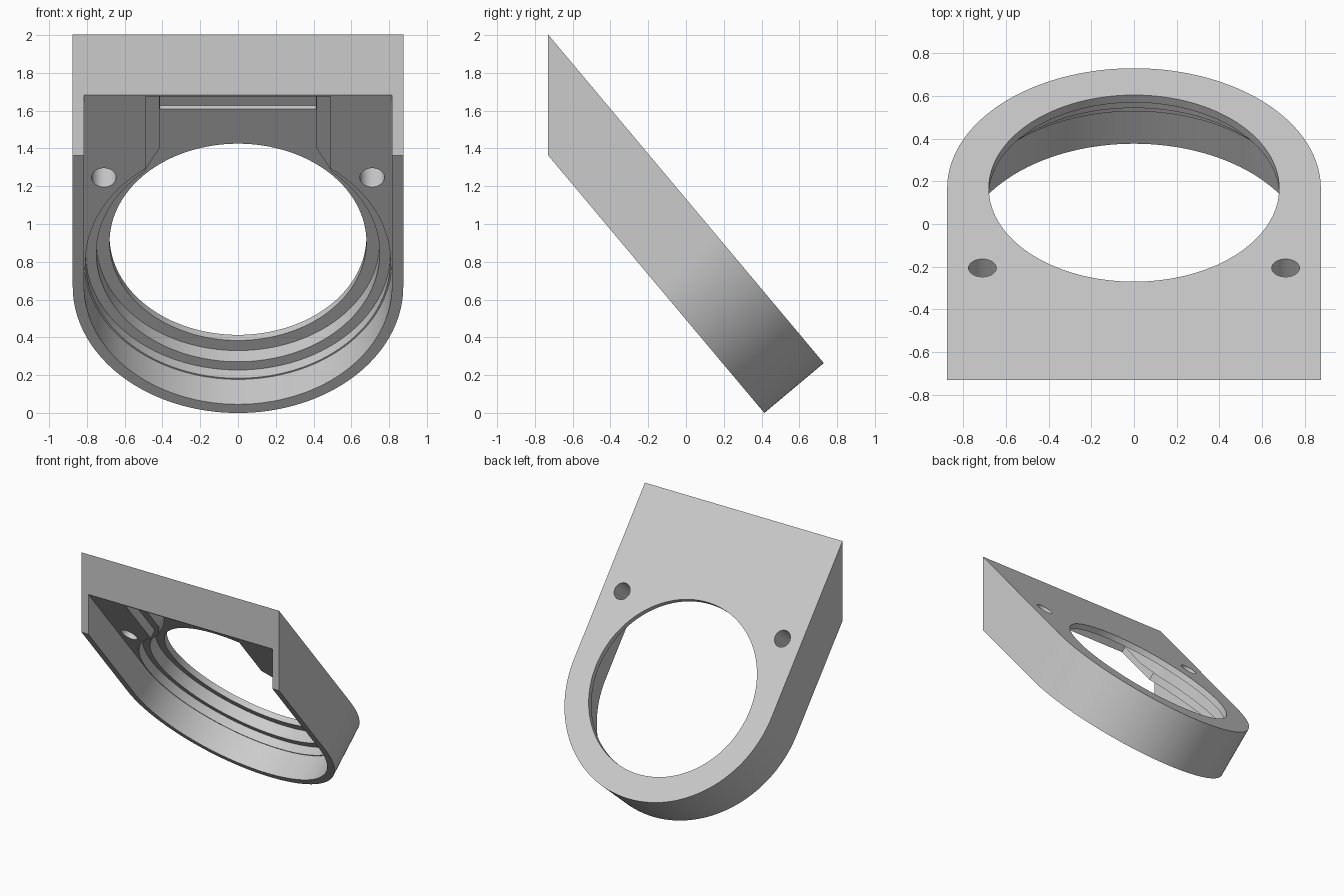
import bpy, bmesh, math
from mathutils import Matrix, Vector
from mathutils.geometry import tessellate_polygon

cube = bpy.data.objects.get("Cube")
if cube:
    bpy.data.objects.remove(cube, do_unlink=True)

TILT = math.radians(50)
CENTRE_Y, CENTRE_Z = 0.167, 0.934   # centre of the opening on the outer face
FRONT = -0.73                       # vertical front plane
# Depths below the outer face
GROOVE, INNER_SEAT, OUTER_SEAT, POCKET, UNDERSIDE = 0.016, 0.046, 0.138, 0.206, 0.411
OUTER_R, POCKET_R = 0.875, 0.815

# Part space: x across, y up the slope, z inward from the outer face
up_slope = Vector((0, -math.cos(TILT), math.sin(TILT)))
inward = Vector((0, -math.sin(TILT), -math.cos(TILT)))
frame = Matrix((Vector((1, 0, 0)), up_slope, inward)).transposed().to_4x4()
frame.translation = (0, CENTRE_Y, CENTRE_Z)

grey = bpy.data.materials.new("light grey")
grey.use_nodes = True
colour = (0.6, 0.6, 0.6, 1)
grey.diffuse_color = colour
grey.node_tree.nodes["Principled BSDF"].inputs["Base Color"].default_value = colour


def front_edge(depth):
    """Distance up the slope at which a given depth meets the front plane."""
    return (CENTRE_Y - FRONT - depth * math.sin(TILT)) / math.cos(TILT)


def arc(r, start, end, n=96):
    return [(r * math.cos(start + (end - start) * i / n),
             r * math.sin(start + (end - start) * i / n)) for i in range(n + 1)]


def circle(r, x=0, y=0, n=128):
    return [(x + px, y + py) for px, py in arc(r, 0, math.tau, n)[:-1]]


def arch(r, depth):
    """Half circle with straight sides running up to the front plane."""
    top = front_edge(depth)
    return [(-r, top)] + arc(r, math.pi, math.tau) + [(r, top)]


def keyhole(r, neck, right_side):
    """Circle opening upward into a channel; neck is where they meet in x."""
    a = math.acos(neck / r)
    left_side = [(-x, y) for x, y in reversed(right_side)]
    return arc(r, math.pi - a, math.tau + a) + right_side + left_side


bm = bmesh.new()


def flat(depth, *loops):
    """Flat face at one depth: the first loop is the rim, the others are holes."""
    rings = [[Vector((x, y, depth)) for x, y in loop] for loop in loops]
    verts = [bm.verts.new(p) for ring in rings for p in ring]
    for tri in tessellate_polygon(rings):
        bm.faces.new([verts[i] for i in tri])


def wall(loop_a, depth_a, loop_b, depth_b, closed=True):
    """Wall joining two matching loops."""
    a = [bm.verts.new((x, y, depth_a)) for x, y in loop_a]
    b = [bm.verts.new((x, y, depth_b)) for x, y in loop_b]
    for i in range(0 if closed else 1, len(a)):
        bm.faces.new((a[i - 1], a[i], b[i], b[i - 1]))


opening = circle(0.68)
screw_holes = [circle(0.065, x, 0.58, 48) for x in (-0.71, 0.71)]
groove = [(-0.412, 0.918), (0.412, 0.918), (0.412, 1.13), (-0.412, 1.13)]
inner_seat = keyhole(0.75, 0.5, [(0.415, 0.727), (0.415, 1.135)])
outer_seat = keyhole(0.807, 0.49, [(0.49, 1.14)])
outer_top, outer_bottom = arch(OUTER_R, 0), arch(OUTER_R, UNDERSIDE)
pocket_top, pocket_bottom = arch(POCKET_R, POCKET), arch(POCKET_R, UNDERSIDE)

# Outer face, stepped floors and underside rim
flat(0, outer_top, opening, *screw_holes)
flat(GROOVE, groove)
flat(INNER_SEAT, inner_seat, opening, groove)
flat(OUTER_SEAT, outer_seat, inner_seat)
flat(POCKET, pocket_top, outer_seat, *screw_holes)
flat(UNDERSIDE, outer_bottom + pocket_bottom[::-1])

# Walls of the opening, seats, groove and screw holes
wall(opening, 0, opening, INNER_SEAT)
wall(groove, GROOVE, groove, INNER_SEAT)
wall(inner_seat, INNER_SEAT, inner_seat, OUTER_SEAT)
wall(outer_seat, OUTER_SEAT, outer_seat, POCKET)
for hole in screw_holes:
    wall(hole, 0, hole, POCKET)

# Outer and pocket side walls, open at the front
wall(outer_top, 0, outer_bottom, UNDERSIDE, closed=False)
wall(pocket_top, POCKET, pocket_bottom, UNDERSIDE, closed=False)

# Vertical front face around the pocket mouth
half = [(OUTER_R, 0), (OUTER_R, UNDERSIDE), (POCKET_R, UNDERSIDE), (POCKET_R, POCKET)]
front = half + [(-x, d) for x, d in reversed(half)]
bm.faces.new([bm.verts.new((x, front_edge(d), d)) for x, d in front])

# Weld, place on the tilt and finish
bmesh.ops.remove_doubles(bm, verts=bm.verts[:], dist=0.00005)
bm.transform(frame)
bmesh.ops.recalc_face_normals(bm, faces=bm.faces[:])
mesh = bpy.data.meshes.new("tilted_bezel")
bm.to_mesh(mesh)
bm.free()
mesh.materials.append(grey)
bezel = bpy.data.objects.new("tilted_bezel", mesh)
bpy.context.collection.objects.link(bezel)

bpy.ops.object.select_all(action="DESELECT")
bpy.context.view_layer.objects.active = bezel
bezel.select_set(True)
bpy.ops.object.shade_smooth_by_angle(angle=math.radians(30))
